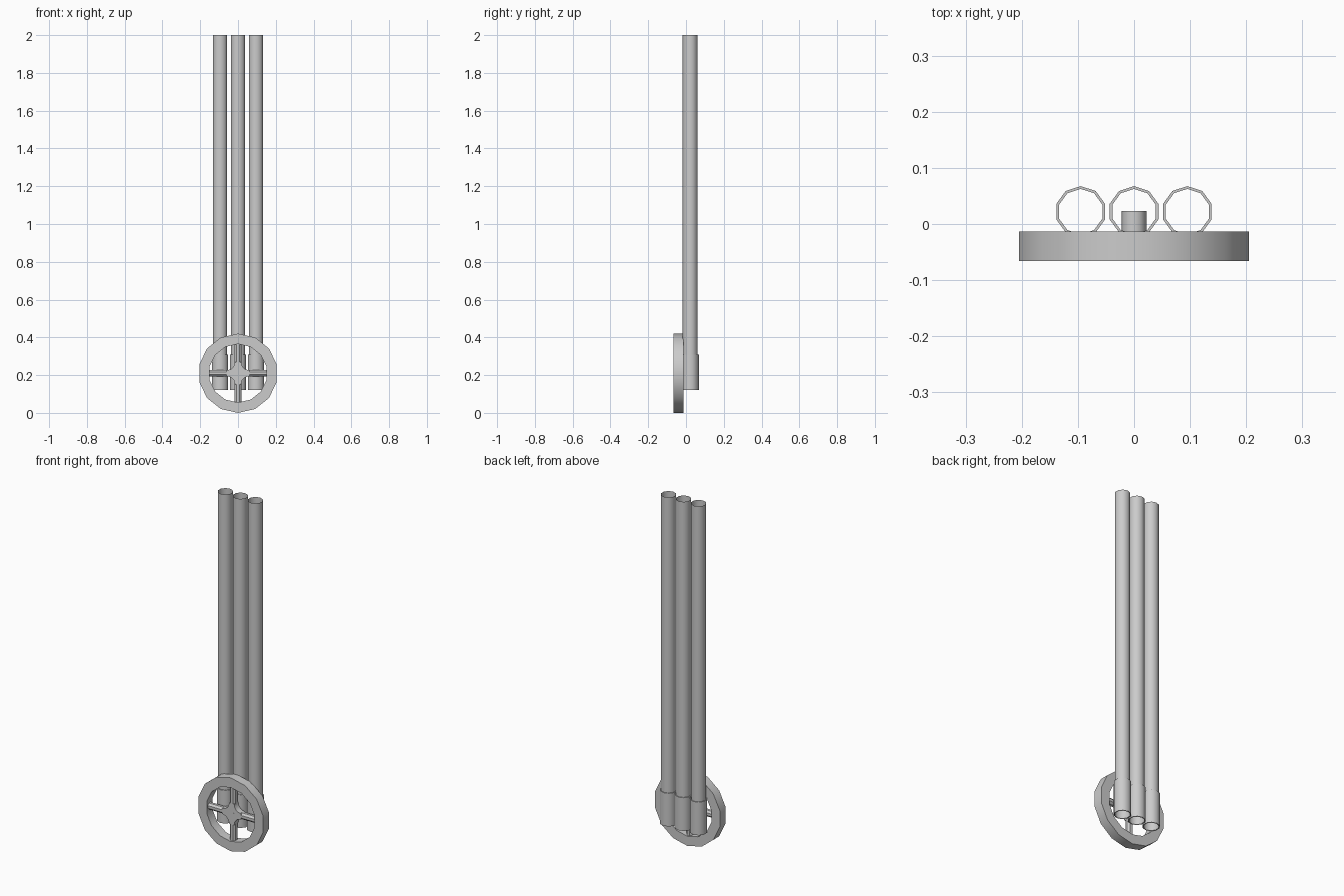
import bpy
import bmesh
import math
from mathutils import Matrix, Vector

if "Cube" in bpy.data.objects:
    bpy.data.objects.remove(bpy.data.objects["Cube"])

grey = bpy.data.materials.new("plain grey")
grey.use_nodes = True
grey.diffuse_color = (0.6, 0.6, 0.6, 1)
grey.node_tree.nodes["Principled BSDF"].inputs["Base Color"].default_value = (0.6, 0.6, 0.6, 1)

ALONG_X = Matrix.Rotation(math.pi / 2, 4, "Y")
ALONG_Y = Matrix.Rotation(-math.pi / 2, 4, "X")
ALONG_Z = Matrix.Identity(4)


def finish(name, bm, smooth):
    mesh = bpy.data.meshes.new(name)
    bm.to_mesh(mesh)
    bm.free()
    mesh.materials.append(grey)
    obj = bpy.data.objects.new(name, mesh)
    bpy.context.collection.objects.link(obj)
    if smooth:
        bpy.ops.object.select_all(action="DESELECT")
        obj.select_set(True)
        bpy.context.view_layer.objects.active = obj
        bpy.ops.object.shade_smooth_by_angle(angle=math.radians(40))
    return obj


def lathe(name, profile, sides, location, axis=ALONG_Z, loop=False, caps=False, turn=0.0, smooth=True):
    """Spin (radius, height) points about an axis through location."""
    bm = bmesh.new()
    place = Matrix.Translation(location) @ axis
    rings = []
    for r, h in profile:
        ring = []
        for i in range(sides):
            a = math.pi / 2 + turn + 2 * math.pi * i / sides
            ring.append(bm.verts.new(place @ Vector((r * math.cos(a), r * math.sin(a), h))))
        rings.append(ring)
    pairs = list(zip(rings, rings[1:]))
    if loop:
        pairs.append((rings[-1], rings[0]))
    for low, high in pairs:
        for i in range(sides):
            j = (i + 1) % sides
            bm.faces.new((low[i], low[j], high[j], high[i]))
    if caps:
        bm.faces.new(rings[0][::-1])
        bm.faces.new(rings[-1])
    return finish(name, bm, smooth)


# Three open pipes, each standing in a wider collar
for side, x in (("right", -0.095), ("middle", 0), ("left", 0.095)):
    lathe(side + "_pipe", [(0.04, 0.12), (0.04, 2)], 10, (x, 0.022, 0))
    lathe(side + "_collar", [(0.0405, 0.12), (0.0455, 0.12), (0.0455, 0.31), (0.0405, 0.31)],
          10, (x, 0.022, 0))

# Handwheel rim
centre = Vector((0, -0.0395, 0.21))
half = 0.0265
lathe("wheel_rim", [(0.21, -half), (0.21, half), (0.155, half), (0.155, -half)],
      14, centre, ALONG_Y, loop=True)

# Crossed spokes
for name, axis in (("cross_spoke", ALONG_X), ("upright_spoke", ALONG_Z)):
    lathe(name, [(0.0195, -0.16), (0.0195, 0.16)], 8, centre, axis,
          caps=True, turn=math.pi / 8, smooth=False)

# Hub plate with hollowed corners between the spokes
bm = bmesh.new()
quarter = [(0.06, 0.016), (0.04, 0.02), (0.029, 0.029), (0.02, 0.04), (0.016, 0.06)]
verts = []
for k in range(4):
    spin = Matrix.Rotation(k * math.pi / 2, 2)
    for p in quarter:
        q = spin @ Vector(p)
        verts.append(bm.verts.new(centre + Vector((q.x, -0.018, q.y))))
front = bm.faces.new(verts)
extruded = bmesh.ops.extrude_face_region(bm, geom=[front], use_keep_orig=True)
bmesh.ops.translate(bm, vec=(0, 0.036, 0),
                    verts=[v for v in extruded["geom"] if isinstance(v, bmesh.types.BMVert)])
bmesh.ops.recalc_face_normals(bm, faces=bm.faces[:])
finish("wheel_hub", bm, True)

# Axle running from the hub into the middle pipe
lathe("axle", [(0.022, 0), (0.022, 0.063)], 12, centre, ALONG_Y, caps=True)
